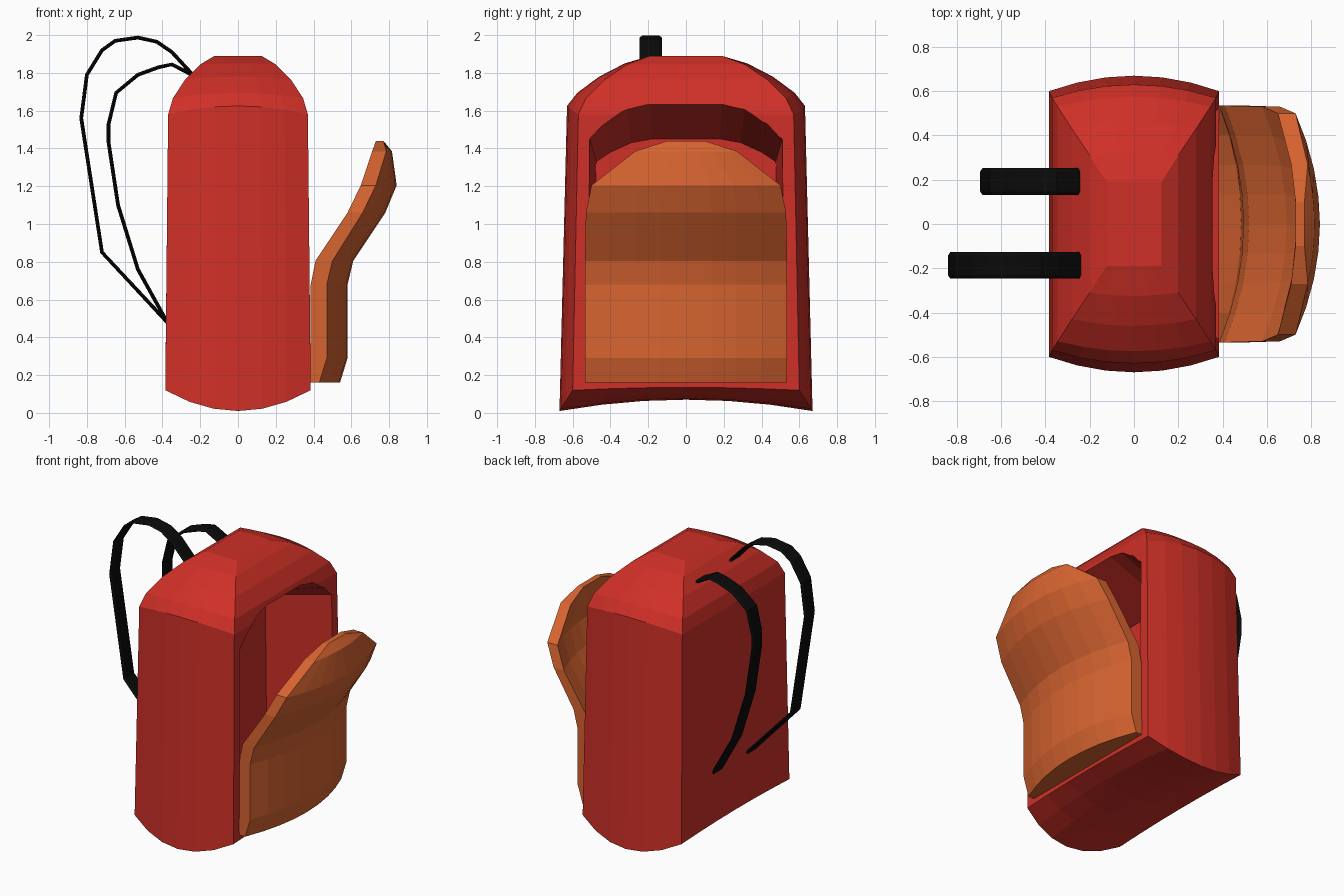
import bpy, bmesh

if "Cube" in bpy.data.objects:
    bpy.data.objects.remove(bpy.data.objects["Cube"])


def material(name, rgb):
    m = bpy.data.materials.new(name)
    m.diffuse_color = (*rgb, 1)
    m.use_nodes = True
    m.node_tree.nodes["Principled BSDF"].inputs["Base Color"].default_value = m.diffuse_color
    return m


RED = material("red fabric", (0.62, 0.029, 0.02))
ORANGE = material("orange fabric", (0.68, 0.127, 0.03))
BLACK = material("black webbing", (0.003, 0.003, 0.003))


def finish(name, bm, mat):
    bmesh.ops.remove_doubles(bm, verts=bm.verts, dist=0.0005)
    bmesh.ops.recalc_face_normals(bm, faces=bm.faces)
    me = bpy.data.meshes.new(name)
    bm.to_mesh(me)
    bm.free()
    me.materials.append(mat)
    ob = bpy.data.objects.new(name, me)
    bpy.context.collection.objects.link(ob)
    return ob


def loft(name, loops, mat, caps=True):
    bm = bmesh.new()
    rings = [[bm.verts.new(p) for p in loop] for loop in loops]
    n = len(rings[0])
    for a, b in zip(rings, rings[1:]):
        for i in range(n):
            j = (i + 1) % n
            bm.faces.new((a[i], a[j], b[j], b[i]))
    if caps:
        bm.faces.new(rings[0])
        bm.faces.new(rings[-1])
    return finish(name, bm, mat)


# Bag body: rings of (half x, half y, front/back bulge, corner z, z bulge)
RINGS = [(0.385, 0.60, 0.07, 0.12, None), (0.37, 0.57, 0.06, 1.58, 0.045),
         (0.345, 0.53, 0.045, 1.665, 0.03), (0.28, 0.43, 0.03, 1.765, 0.015),
         (0.20, 0.31, 0.015, 1.845, 0.005), (0.125, 0.19, 0.0, 1.89, 0.0)]
NU, NV = 6, 6


def body_point(ring, i, j):
    hx, hy, bulge, z, zb = ring
    u, v = i * 2 / NU - 1, j * 2 / NV - 1
    k = 1 - u * u
    if zb is None:      # saggy underside
        z += 0.015 * (1 - v * v) - (0.065 + 0.045 * v * v) * k
    else:
        z += zb * k
    return (hx * u, v * (hy + bulge * k), z)


bm = bmesh.new()
edge = ([(i, 0) for i in range(NU)] + [(NU, j) for j in range(NV)] +
        [(i, NV) for i in range(NU, 0, -1)] + [(0, j) for j in range(NV, 0, -1)])
for a, b in zip(RINGS, RINGS[1:]):
    for p, q in zip(edge, edge[1:] + edge[:1]):
        bm.faces.new([bm.verts.new(body_point(*t)) for t in
                      ((a, *p), (a, *q), (b, *q), (b, *p))])
for ring in (RINGS[0], RINGS[-1]):
    for i in range(NU):
        for j in range(NV):
            bm.faces.new([bm.verts.new(body_point(ring, *t)) for t in
                          ((i, j), (i + 1, j), (i + 1, j + 1), (i, j + 1))])
body = finish("bag_body", bm, RED)

# Arched compartment cut into the +x side, narrowing inwards
OUTER = [(0.52, 0.25), (0.51, 1.45), (0.43, 1.53), (0.31, 1.61), (0.19, 1.64)]
INNER = [(0.49, 0.32), (0.475, 1.33), (0.40, 1.38), (0.29, 1.43), (0.18, 1.45)]


def arch(t):
    half = [(a[0] + (b[0] - a[0]) * t, a[1] + (b[1] - a[1]) * t)
            for a, b in zip(OUTER, INNER)]
    x = 0.37 - 0.49 * t
    return [(x, y, z) for y, z in half] + [(x, -y, z) for y, z in reversed(half)]


cutter = loft("compartment_cutter", [arch(-0.3), arch(1)], RED)
cutter.hide_render = True
mod = body.modifiers.new("compartment", 'BOOLEAN')
mod.operation = 'DIFFERENCE'
mod.solver = 'EXACT'
mod.object = cutter
bpy.context.view_layer.update()
cut = bpy.data.meshes.new_from_object(
    body.evaluated_get(bpy.context.evaluated_depsgraph_get()))
body.modifiers.clear()
body.data = cut
bpy.data.objects.remove(cutter)

# Open flap: rows of (z, inner x, outer x, inner bulge, outer bulge, half y)
FLAP = [(0.16, 0.38, 0.43, 0.0, 0.11, 0.535), (0.29, 0.385, 0.47, 0.10, 0.11, 0.535),
        (0.68, 0.385, 0.47, 0.11, 0.11, 0.535), (0.805, 0.41, 0.50, 0.11, 0.11, 0.535),
        (1.06, 0.58, 0.66, 0.11, 0.12, 0.53), (1.205, 0.65, 0.73, 0.10, 0.11, 0.50),
        (1.385, 0.71, 0.785, 0.03, 0.03, 0.27), (1.44, 0.73, 0.77, 0.0, 0.0, 0.10)]
cols = [i / 4 - 1 for i in range(9)]
loft("front_flap",
     [[(xi + bi * (1 - v * v), v * hy, z) for v in cols] +
      [(xo + bo * (1 - v * v), v * hy, z) for v in reversed(cols)]
      for z, xi, xo, bi, bo, hy in FLAP], ORANGE)


# Shoulder straps: flat webbing swept along a side profile
def strap(name, path, y):
    loops = []
    for i, (x, z) in enumerate(path):
        x0, z0 = path[max(i - 1, 0)]
        x1, z1 = path[min(i + 1, len(path) - 1)]
        d = ((x1 - x0) ** 2 + (z1 - z0) ** 2) ** 0.5
        nx, nz = -(z1 - z0) / d, (x1 - x0) / d
        section = [(-0.06, 0), (-0.045, 0.01), (0.045, 0.01),
                   (0.06, 0), (0.045, -0.01), (-0.045, -0.01)]
        loops.append([(x + nx * t, y + w, z + nz * t) for w, t in section])
    loft(name, loops, BLACK)


strap("shoulder_strap_large",
      [(-0.235, 1.785), (-0.35, 1.91), (-0.43, 1.965), (-0.53, 1.987), (-0.65, 1.97),
       (-0.72, 1.92), (-0.80, 1.79), (-0.83, 1.56), (-0.72, 0.85), (-0.375, 0.48)], -0.187)
strap("shoulder_strap_small",
      [(-0.235, 1.785), (-0.35, 1.845), (-0.42, 1.83), (-0.53, 1.79), (-0.645, 1.695),
       (-0.685, 1.53), (-0.685, 1.43), (-0.635, 1.10), (-0.53, 0.76), (-0.375, 0.48)], 0.192)
